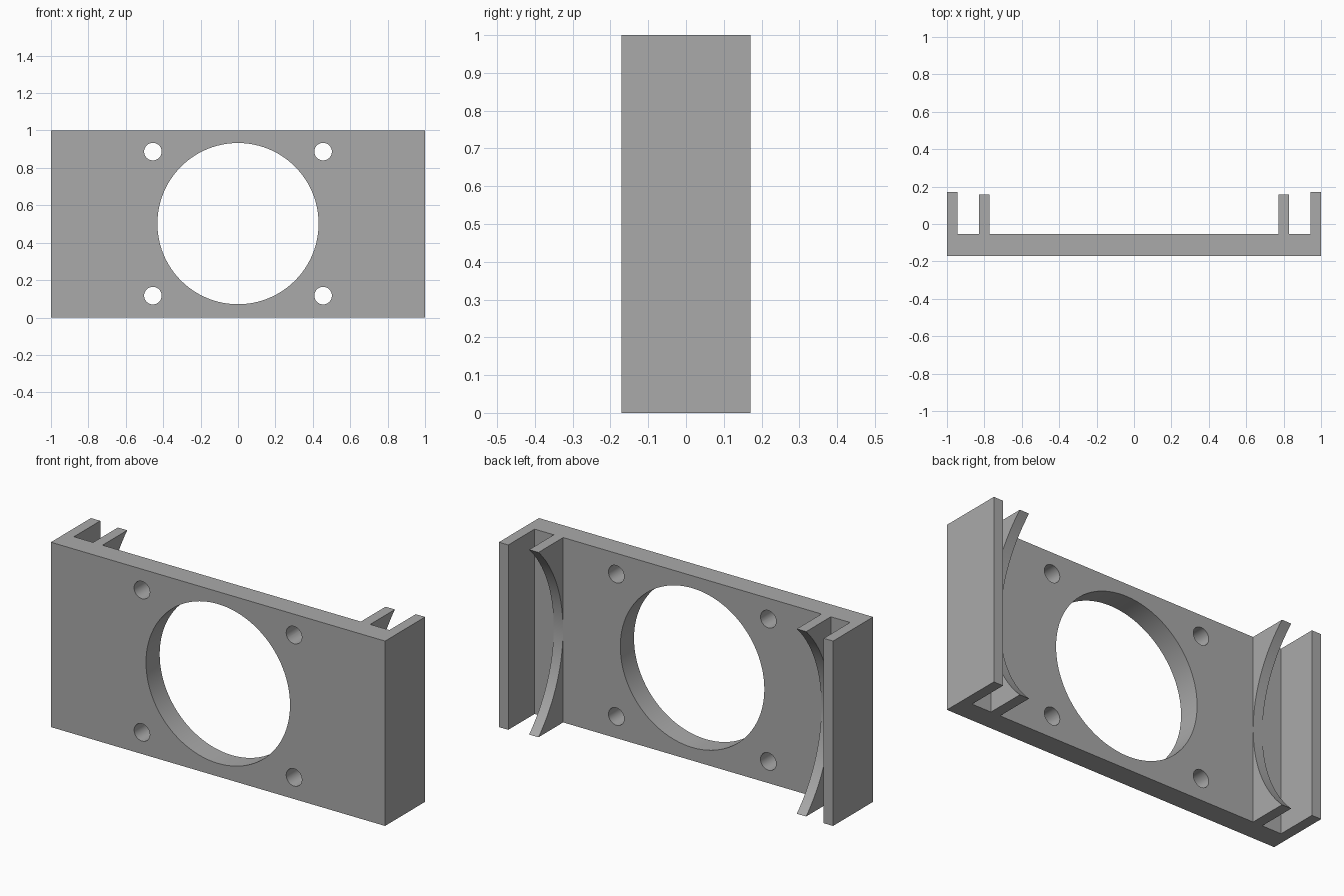
import bpy, bmesh, math
from mathutils import Vector

if "Cube" in bpy.data.objects:
    bpy.data.objects.remove(bpy.data.objects["Cube"], do_unlink=True)

GREY = (0.40, 0.40, 0.40, 1)
mat = bpy.data.materials.new("plain grey")
mat.use_nodes = True
mat.diffuse_color = GREY
mat.node_tree.nodes["Principled BSDF"].inputs["Base Color"].default_value = GREY

FRONT, PLATE_BACK, FLANGE_BACK, RIB_BACK = -0.171, -0.054, 0.171, 0.157
FLANGE_IN, RIB_IN, RIB_OUT = 0.944, 0.773, 0.829
MID = 0.502


def prism(name, points, direction):
    """Extrude a closed outline along a direction."""
    bm = bmesh.new()
    face = bm.faces.new([bm.verts.new(p) for p in points])
    new = bmesh.ops.extrude_face_region(bm, geom=[face])["geom"]
    bmesh.ops.translate(bm, vec=Vector(direction),
                        verts=[v for v in new if isinstance(v, bmesh.types.BMVert)])
    bmesh.ops.recalc_face_normals(bm, faces=bm.faces)
    mesh = bpy.data.meshes.new(name)
    bm.to_mesh(mesh)
    bm.free()
    mesh.materials.append(mat)
    obj = bpy.data.objects.new(name, mesh)
    bpy.context.collection.objects.link(obj)
    return obj


def smooth(obj):
    bpy.ops.object.select_all(action='DESELECT')
    obj.select_set(True)
    bpy.context.view_layer.objects.active = obj
    bpy.ops.object.shade_smooth_by_angle(angle=math.radians(30))


# Plate with a flange at each end
half = [(1, FRONT), (1, FLANGE_BACK), (FLANGE_IN, FLANGE_BACK), (FLANGE_IN, PLATE_BACK)]
outline = half + [(-x, y) for x, y in reversed(half)]
plate = prism("flanged_plate", [(x, y, 0) for x, y in outline], (0, 0, 1))

# Central opening and four screw holes
holes = [(0, MID, 0.431, 96)]
holes += [(sx * 0.455, MID + sz * 0.385, 0.047, 32) for sx in (-1, 1) for sz in (-1, 1)]
for x, z, radius, sides in holes:
    ring = [(x + radius * math.cos(math.tau * i / sides), -0.3,
             z + radius * math.sin(math.tau * i / sides)) for i in range(sides)]
    cutter = prism("hole_cutter", ring, (0, 0.4, 0))
    cutter.hide_render = True
    cut = plate.modifiers.new("hole", 'BOOLEAN')
    cut.operation, cut.solver, cut.object = 'DIFFERENCE', 'EXACT', cutter
    bpy.context.view_layer.objects.active = plate
    bpy.ops.object.modifier_apply(modifier=cut.name)
    bpy.data.objects.remove(cutter, do_unlink=True)
smooth(plate)

# Inner ribs, scooped by an arc that almost reaches the plate
sag = RIB_BACK - PLATE_BACK - 0.001
arc_radius = (0.25 + sag * sag) / (2 * sag)
sweep = math.asin(0.5 / arc_radius)
STEPS = 40
arc = []
for i in range(STEPS + 1):
    a = sweep * (2 * i / STEPS - 1)
    arc.append((RIB_BACK - sag + arc_radius * (1 - math.cos(a)),
                0.5 + arc_radius * math.sin(a)))
section = [(PLATE_BACK, 0)] + arc + [(PLATE_BACK, 1)]
for side, label in ((1, "left"), (-1, "right")):
    rib = prism(label + "_scooped_rib", [(side * RIB_IN, y, z) for y, z in section],
                (side * (RIB_OUT - RIB_IN), 0, 0))
    smooth(rib)
